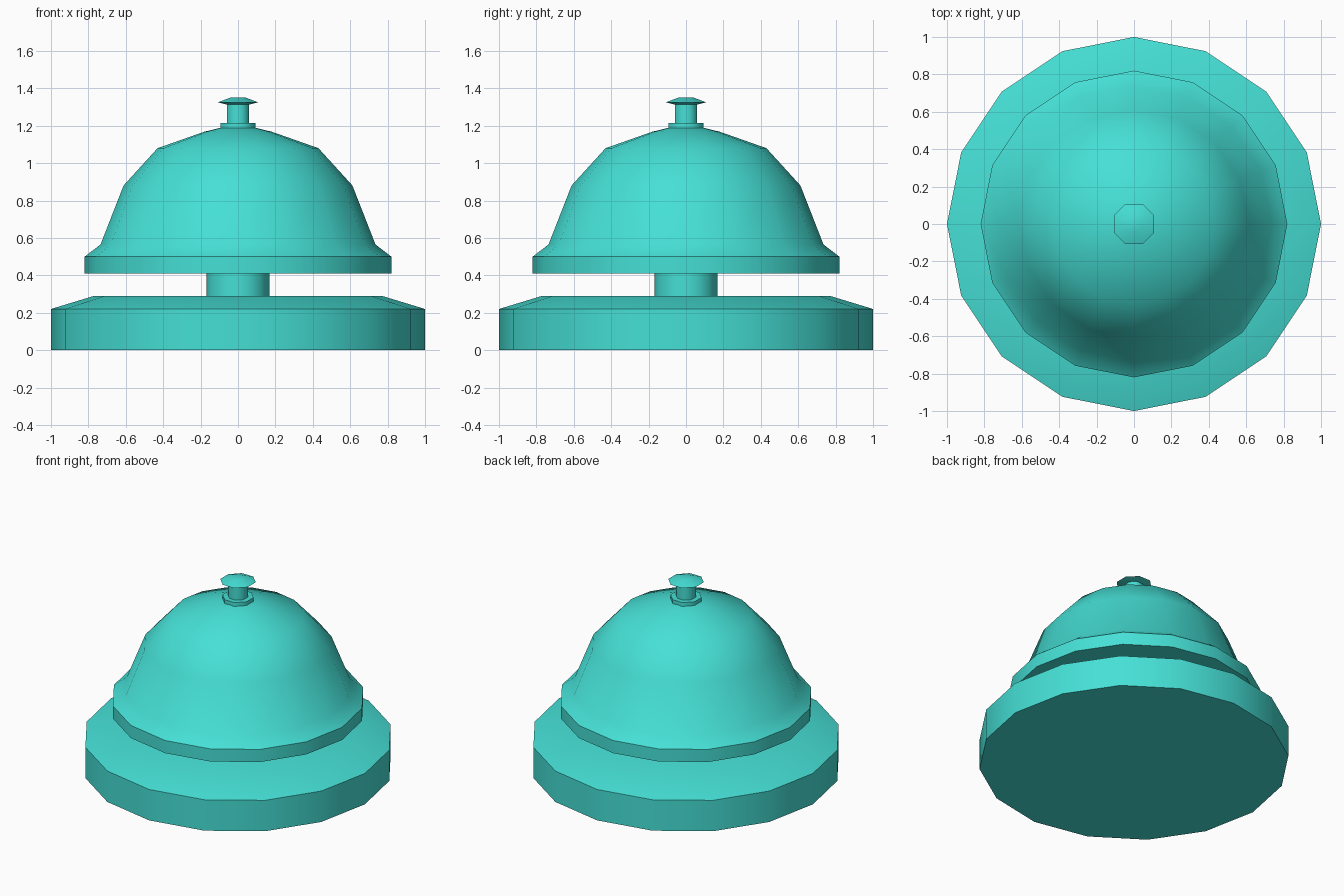
import bpy
import bmesh
from math import cos, sin, pi, radians

cube = bpy.data.objects.get("Cube")
if cube:
    bpy.data.objects.remove(cube)

turquoise = bpy.data.materials.new("turquoise")
turquoise.use_nodes = True
colour = (0.06, 0.745, 0.67, 1)
turquoise.diffuse_color = colour
turquoise.node_tree.nodes["Principled BSDF"].inputs["Base Color"].default_value = colour


def lathe(name, profile, sides, turn=0.0):
    """Spin a (radius, height) profile around z and cap both ends."""
    bm = bmesh.new()
    rings = []
    for r, z in profile:
        angles = [2 * pi * i / sides + turn for i in range(sides)]
        rings.append([bm.verts.new((r * cos(a), r * sin(a), z)) for a in angles])
    for low, high in zip(rings, rings[1:]):
        for i in range(sides):
            j = (i + 1) % sides
            bm.faces.new((low[i], low[j], high[j], high[i]))
    bm.faces.new(rings[0][::-1])
    bm.faces.new(rings[-1])
    mesh = bpy.data.meshes.new(name)
    bm.to_mesh(mesh)
    bm.free()
    mesh.materials.append(turquoise)
    obj = bpy.data.objects.new(name, mesh)
    bpy.context.collection.objects.link(obj)
    bpy.ops.object.select_all(action="DESELECT")
    obj.select_set(True)
    bpy.context.view_layer.objects.active = obj
    bpy.ops.object.shade_smooth_by_angle(angle=radians(50))
    return obj


# Wide foot with a bevelled top, and the column that carries the bell
lathe("base", [(1, 0), (1, 0.22), (0.77, 0.29)], 16)
lathe("column", [(0.168, 0.28), (0.168, 0.42)], 16)

# Bell with a straight rim and a flared skirt
lathe("bell", [(0.82, 0.41), (0.82, 0.5), (0.735, 0.565), (0.612, 0.88),
               (0.43, 1.08), (0.18, 1.168), (0.06, 1.197)], 16)

# Plunger: collar, stem and mushroom button, all eight-sided
eighth = pi / 8
lathe("collar", [(0.102, 1.18), (0.102, 1.215)], 8, eighth)
lathe("stem", [(0.065, 1.2), (0.065, 1.318)], 8, eighth)
lathe("button", [(0.06, 1.312), (0.117, 1.325), (0.045, 1.35)], 8, eighth)
